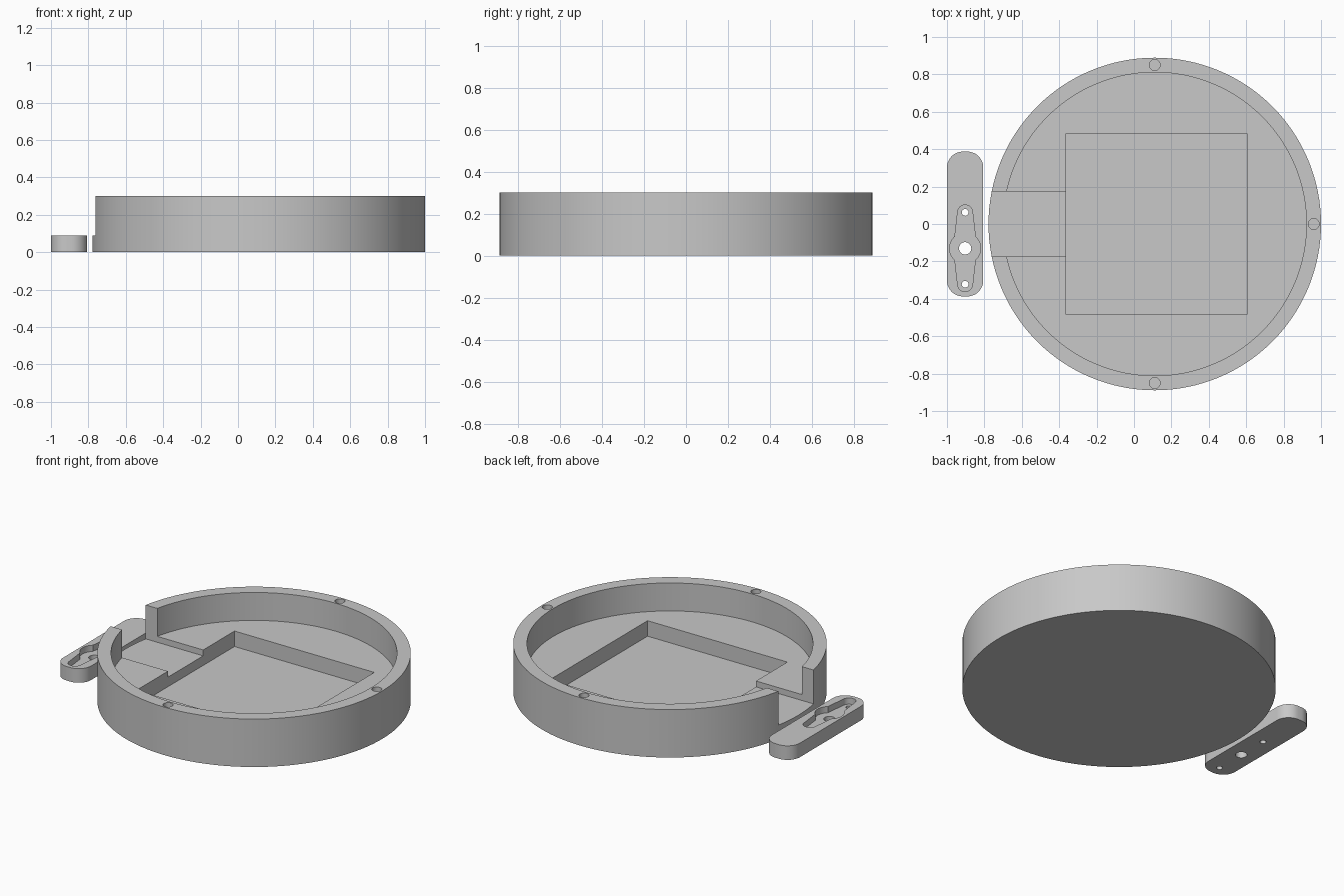
import bpy, bmesh, math

if "Cube" in bpy.data.objects:
    bpy.data.objects.remove(bpy.data.objects["Cube"])

grey = bpy.data.materials.new("plain grey")
grey.diffuse_color = (0.58, 0.58, 0.58, 1)
grey.use_nodes = True
grey.node_tree.nodes["Principled BSDF"].inputs["Base Color"].default_value = grey.diffuse_color


def arc(cx, cy, r, a0, a1, n):
    """Points on an arc, angles in degrees, both ends included."""
    return [(cx + r * math.cos(math.radians(a0 + (a1 - a0) * i / n)),
             cy + r * math.sin(math.radians(a0 + (a1 - a0) * i / n))) for i in range(n + 1)]


def circle(cx, cy, r, n=48):
    return arc(cx, cy, r, 0, 360, n)[:-1]


def rect(x0, x1, y0, y1):
    return [(x0, y0), (x1, y0), (x1, y1), (x0, y1)]


def prism(name, outline, z0, z1):
    """Extrude a counter-clockwise outline from z0 to z1."""
    bm = bmesh.new()
    base = bm.faces.new([bm.verts.new((x, y, z0)) for x, y in outline])
    top = bmesh.ops.extrude_face_region(bm, geom=[base])["geom"]
    bmesh.ops.translate(bm, vec=(0, 0, z1 - z0),
                        verts=[v for v in top if isinstance(v, bmesh.types.BMVert)])
    bmesh.ops.recalc_face_normals(bm, faces=bm.faces)
    mesh = bpy.data.meshes.new(name)
    bm.to_mesh(mesh)
    bm.free()
    mesh.materials.append(grey)
    ob = bpy.data.objects.new(name, mesh)
    bpy.context.collection.objects.link(ob)
    return ob


def activate(ob):
    bpy.ops.object.select_all(action='DESELECT')
    ob.select_set(True)
    bpy.context.view_layer.objects.active = ob


def cut(ob, outline, z0, z1):
    """Subtract a prism from the part."""
    tool = prism("cutter", outline, z0, z1)
    tool.hide_render = True
    mod = ob.modifiers.new("cut", 'BOOLEAN')
    mod.operation, mod.solver, mod.object = 'DIFFERENCE', 'EXACT', tool
    activate(ob)
    bpy.ops.object.modifier_apply(modifier=mod.name)
    bpy.data.objects.remove(tool, do_unlink=True)


def finish(ob):
    activate(ob)
    bpy.ops.object.shade_smooth_by_angle(angle=math.radians(30))


# Round housing: cavity, square pit, side channel and screw holes
CX, R, H = 0.111, 0.889, 0.30
housing = prism("round_housing", circle(CX, 0, R, 128), 0, H)
cut(housing, circle(CX, 0, 0.811, 128), 0.125, 0.5)
cut(housing, rect(-0.363, 0.605, -0.484, 0.484), 0.028, 0.5)
cut(housing, rect(-0.95, -0.30, -0.174, 0.174), 0.088, 0.5)
for x, y in ((CX, 0.85), (CX, -0.85), (CX + 0.85, 0)):
    cut(housing, circle(x, y, 0.029, 32), 0.11, 0.5)
finish(housing)

# Lever arm: rounded bar
AX, W, L, C = -0.903, 0.097, 0.387, 0.085
bar = []
for sx, sy, a in ((1, -1, -90), (1, 1, 0), (-1, 1, 90), (-1, -1, 180)):
    bar += arc(AX + sx * (W - C), sy * (L - C), C, a, a + 90, 12)
lever = prism("lever_arm", bar, 0, 0.088)

# Horn-shaped recess: hub with two tapered arms
HY, HUB, TIP, REACH = -0.13, 0.083, 0.04, 0.192
ang = math.degrees(math.acos(0.055 / HUB))
horn = (arc(AX, HY - REACH, TIP, 180, 360, 16) + arc(AX, HY, HUB, -ang, ang, 16)
        + arc(AX, HY + REACH, TIP, 0, 180, 16) + arc(AX, HY, HUB, 180 - ang, 180 + ang, 16))
cut(lever, horn, 0.049, 0.2)

# Through holes
for dy, r in ((0, 0.033), (REACH, 0.018), (-REACH, 0.018)):
    cut(lever, circle(AX, HY + dy, r, 32), -0.1, 0.2)
finish(lever)
